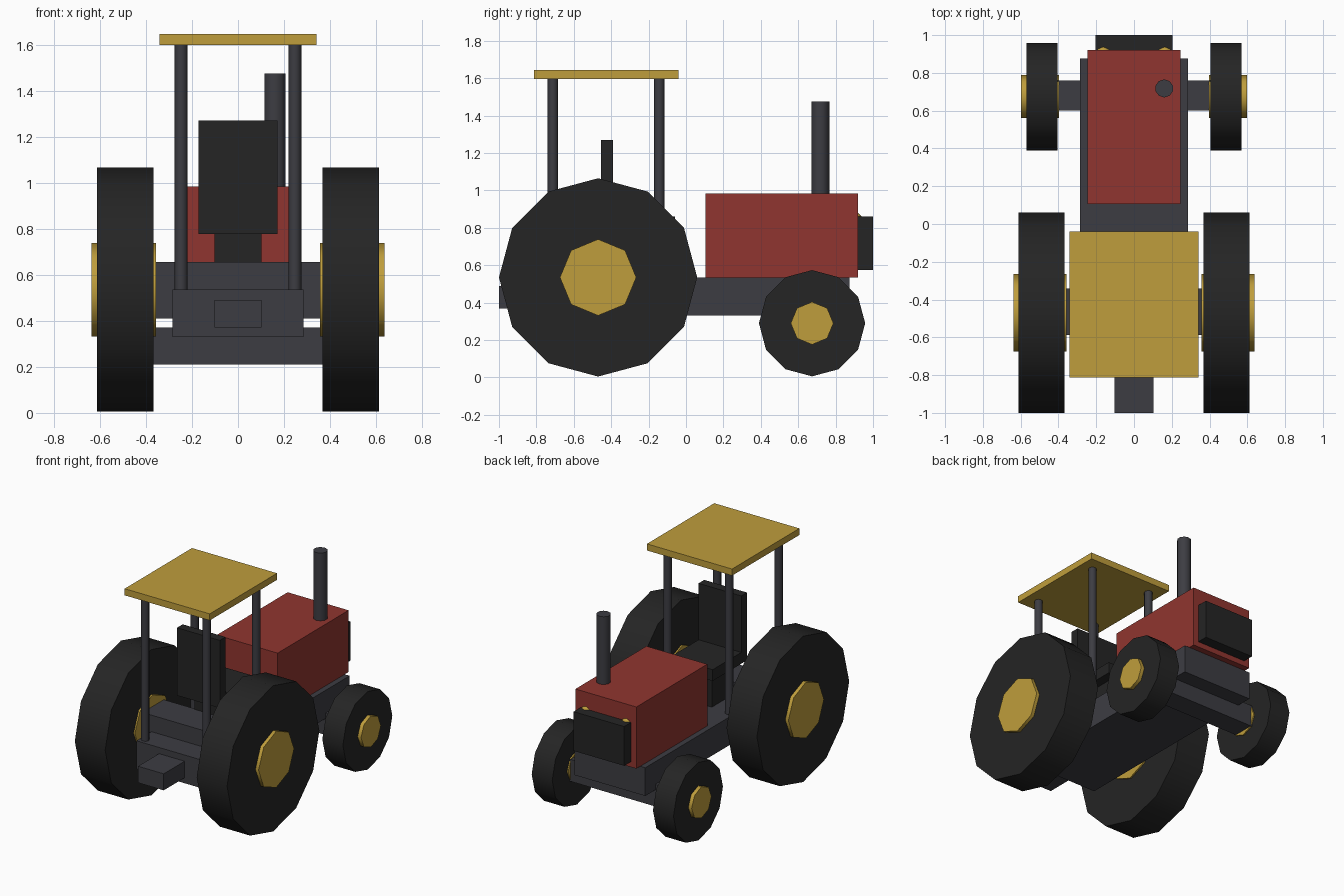
import bpy
import math

cube = bpy.data.objects.get("Cube")
if cube:
    bpy.data.objects.remove(cube, do_unlink=True)


def material(name, rgb):
    m = bpy.data.materials.new(name)
    m.use_nodes = True
    m.diffuse_color = (*rgb, 1)
    m.node_tree.nodes["Principled BSDF"].inputs["Base Color"].default_value = (*rgb, 1)
    return m


RED = material("red paint", (0.28, 0.036, 0.029))
YELLOW = material("yellow paint", (0.52, 0.34, 0.045))
GREY = material("dark grey metal", (0.046, 0.046, 0.055))
BLACK = material("black rubber", (0.018, 0.018, 0.018))


def finish(name, mat, smooth=False):
    ob = bpy.context.object
    ob.name = ob.data.name = name
    ob.data.materials.append(mat)
    bpy.ops.object.transform_apply(location=False, rotation=True, scale=True)
    if smooth:
        bpy.ops.object.shade_smooth_by_angle(angle=math.radians(50))
    return ob


def box(name, mat, half_width, y, z):
    """Box centred on x, spanning the given y and z ranges."""
    bpy.ops.mesh.primitive_cube_add(size=1, location=(0, sum(y) / 2, sum(z) / 2))
    bpy.context.object.scale = (2 * half_width, y[1] - y[0], z[1] - z[0])
    return finish(name, mat)


def post(name, mat, x, y, z, radius, sides):
    """Upright cylinder spanning the z range."""
    bpy.ops.mesh.primitive_cylinder_add(vertices=sides, radius=radius, depth=z[1] - z[0],
                                        location=(x, y, sum(z) / 2))
    return finish(name, mat, True)


def disc(name, mat, x, y, z, radius, sides):
    """Cylinder along x spanning the x range."""
    bpy.ops.mesh.primitive_cylinder_add(vertices=sides, radius=radius, depth=abs(x[1] - x[0]),
                                        location=(sum(x) / 2, y, z),
                                        rotation=(0, math.pi / 2, 0))
    return finish(name, mat, True)


# Chassis, axles and hitch
box("chassis", GREY, 0.285, (-0.76, 0.875), (0.33, 0.535))
box("rear_axle", GREY, 0.40, (-0.587, -0.342), (0.41, 0.655))
box("front_axle", GREY, 0.43, (0.60, 0.76), (0.21, 0.37))
box("hitch", GREY, 0.103, (-1.0, -0.70), (0.37, 0.49))

# Engine hood and grille
box("hood", RED, 0.245, (0.105, 0.92), (0.535, 0.983))
box("grille", BLACK, 0.203, (0.90, 1.0), (0.575, 0.86))
post("exhaust", GREY, 0.16, 0.718, (0.95, 1.475), 0.048, 10)

# Seat
box("seat_pedestal", BLACK, 0.103, (-0.35, -0.15), (0.535, 0.79))
box("seat_cushion", BLACK, 0.172, (-0.455, -0.06), (0.778, 0.86))
box("seat_back", BLACK, 0.172, (-0.455, -0.39), (0.86, 1.27))

# Canopy
box("canopy", YELLOW, 0.342, (-0.813, -0.04), (1.597, 1.645))

# Wheels, lights and canopy posts on both sides
for side, s in (("left", 1), ("right", -1)):
    disc(f"rear_tyre_{side}", BLACK, (0.368 * s, 0.612 * s), -0.47, 0.535, 0.53, 12)
    disc(f"rear_hub_{side}", YELLOW, (0.357 * s, 0.637 * s), -0.47, 0.535, 0.204, 8)
    disc(f"front_tyre_{side}", BLACK, (0.405 * s, 0.57 * s), 0.674, 0.29, 0.284, 12)
    disc(f"front_hub_{side}", YELLOW, (0.396 * s, 0.597 * s), 0.674, 0.29, 0.114, 8)
    for place, y in (("rear", -0.712), ("front", -0.143)):
        post(f"{place}_canopy_post_{side}", GREY, 0.247 * s, y, (0.52, 1.6), 0.028, 8)
    bpy.ops.mesh.primitive_uv_sphere_add(segments=8, ring_count=6, radius=0.045,
                                         location=(0.163 * s, 0.898, 0.84))
    finish(f"headlight_{side}", YELLOW, True)
